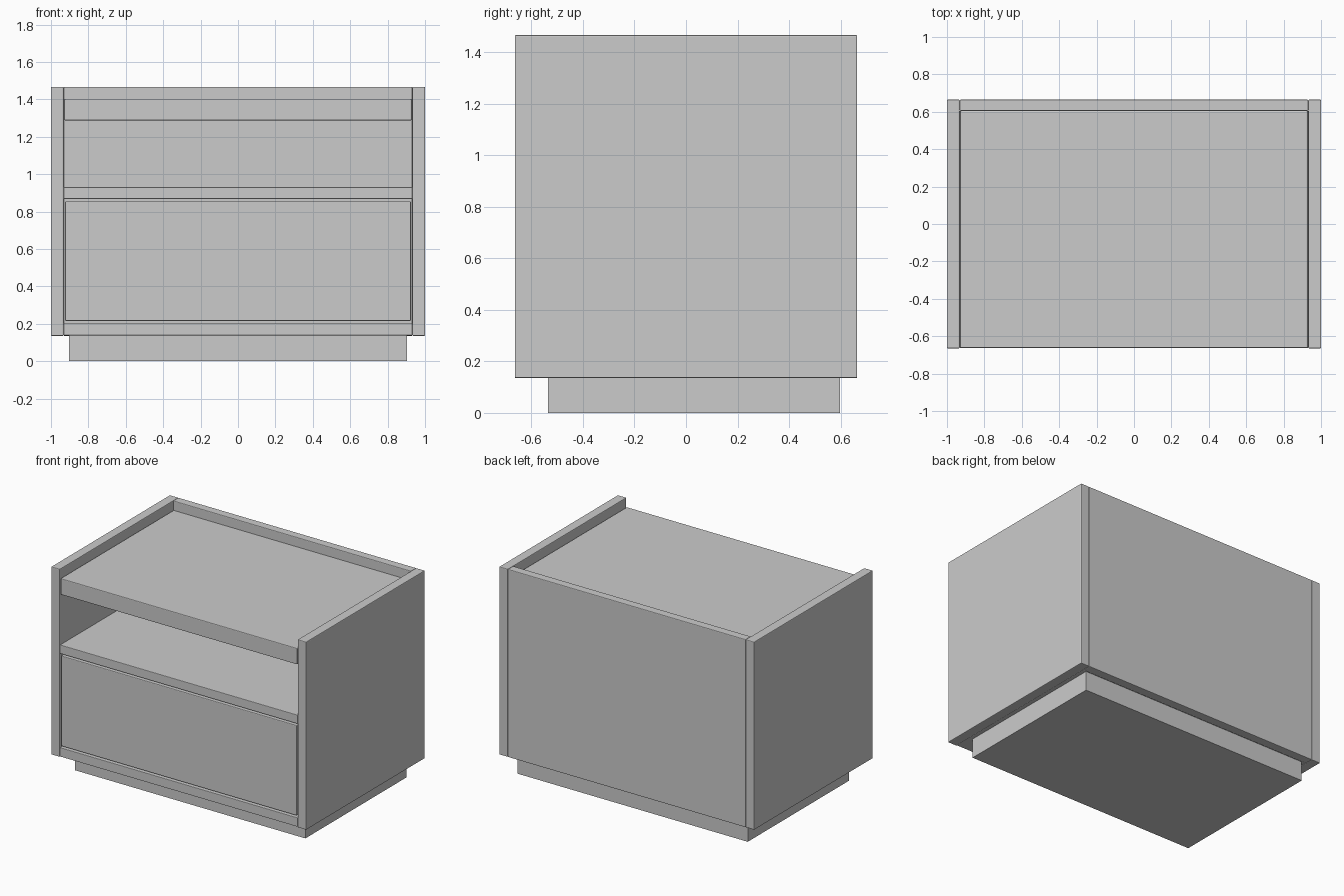
import bpy
import bmesh
from mathutils import Vector

cube = bpy.data.objects.get("Cube")
if cube:
    bpy.data.objects.remove(cube, do_unlink=True)

# One plain grey for the whole cabinet
grey = bpy.data.materials.new("plain_grey")
grey.use_nodes = True
COLOUR = (0.6, 0.6, 0.6, 1)
grey.diffuse_color = COLOUR
grey.node_tree.nodes["Principled BSDF"].inputs["Base Color"].default_value = COLOUR


def board(name, x, y, z, bevel=0.005):
    """Box between the given (low, high) limits, with softened edges."""
    lo, hi = Vector((x[0], y[0], z[0])), Vector((x[1], y[1], z[1]))
    centre, size = (lo + hi) / 2, hi - lo
    bm = bmesh.new()
    bmesh.ops.create_cube(bm, size=1)
    bmesh.ops.scale(bm, vec=size, verts=bm.verts)
    mesh = bpy.data.meshes.new(name)
    bm.to_mesh(mesh)
    bm.free()
    mesh.materials.append(grey)
    obj = bpy.data.objects.new(name, mesh)
    obj.location = centre
    bpy.context.collection.objects.link(obj)
    if bevel:
        mod = obj.modifiers.new("soft_edges", "BEVEL")
        mod.width = bevel
        mod.segments = 2
    return obj


FRONT, BACK = -0.665, 0.665
BASE, TOP = 0.135, 1.467
INNER = 0.932
PANEL = 0.605           # front face of the back panel
width = (-INNER, INNER)
depth = (FRONT + 0.002, PANEL)

# Carcass
board("left_side", (INNER, 1), (FRONT, BACK), (BASE, TOP))
board("right_side", (-1, -INNER), (FRONT, BACK), (BASE, TOP))
board("back_panel", width, (PANEL, BACK), (BASE, TOP))
board("top_board", (-0.928, 0.928), depth, (1.287, 1.402))
board("middle_shelf", width, depth, (0.868, 0.93), 0.003)
board("bottom_board", width, depth, (0.138, 0.202), 0.003)

# Recessed plinth
board("plinth", (-0.903, 0.903), (-0.535, 0.598), (0, 0.14), 0)

# Drawer front with an open tray behind it
board("drawer_front", (-0.924, 0.924), (FRONT + 0.002, -0.6), (0.215, 0.855))
tray_y = (-0.6, 0.55)
board("drawer_floor", (-0.9, 0.9), tray_y, (0.23, 0.26), 0)
board("drawer_back", (-0.9, 0.9), (0.52, 0.55), (0.26, 0.8), 0)
for name, x in (("left", (0.87, 0.9)), ("right", (-0.9, -0.87))):
    board("drawer_" + name + "_side", x, (-0.6, 0.52), (0.26, 0.8), 0)
